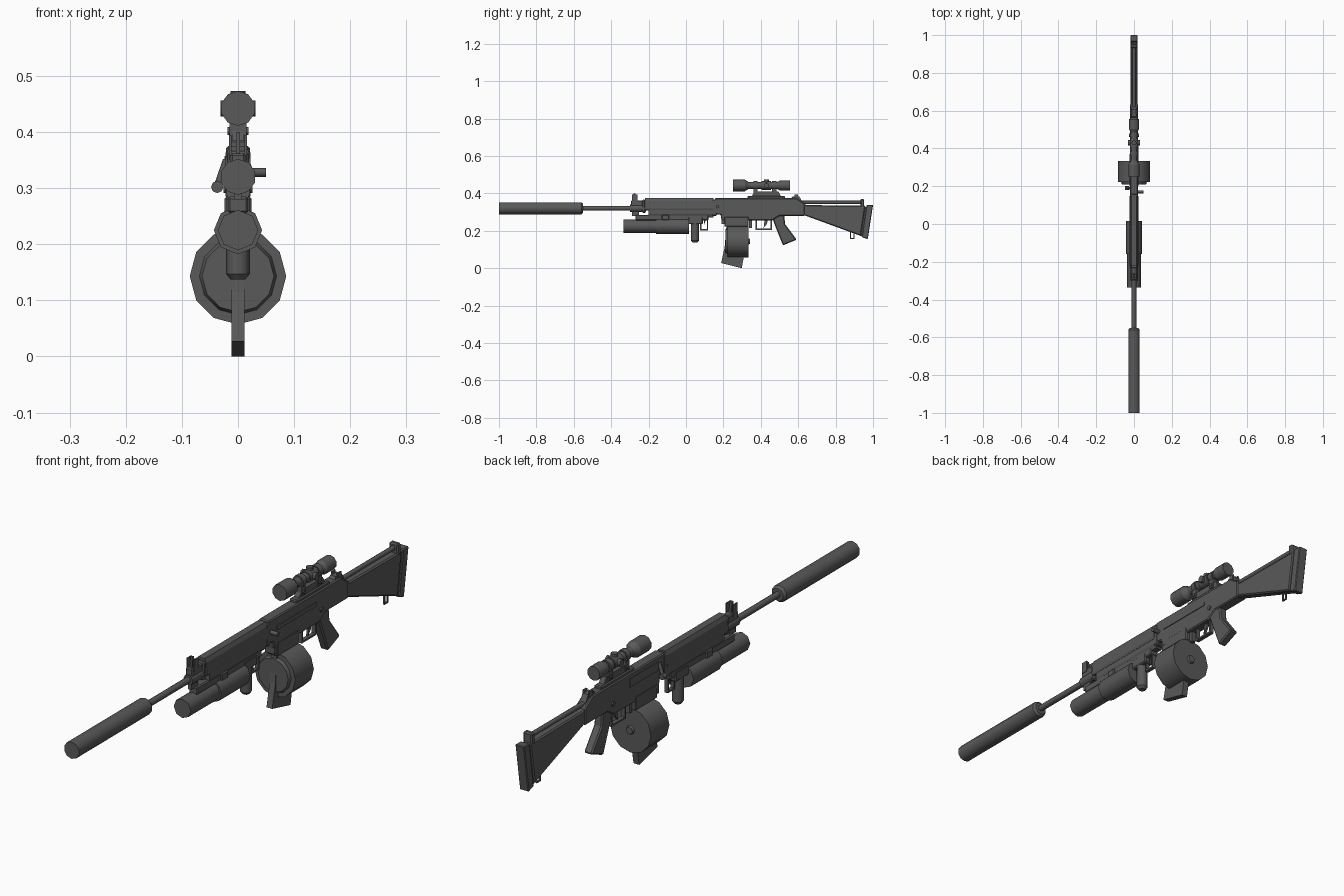
import bpy, bmesh, math
from mathutils import Matrix, Vector

cube = bpy.data.objects.get("Cube")
if cube:
    bpy.data.objects.remove(cube, do_unlink=True)

# Single gunmetal colour
metal = bpy.data.materials.new("dark_grey_metal")
metal.use_nodes = True
metal.diffuse_color = (0.1, 0.1, 0.1, 1)
metal.node_tree.nodes["Principled BSDF"].inputs["Base Color"].default_value = metal.diffuse_color

# Shared axis heights of the round parts, and the top line of the body
BORE = 0.32
LAUNCHER = 0.225
SIGHT = 0.442
DRUM = 0.143
TOP = 0.375
SIDES = (("left", 1), ("right", -1))


def finish(name, bm):
    bmesh.ops.recalc_face_normals(bm, faces=bm.faces)
    mesh = bpy.data.meshes.new(name)
    bm.to_mesh(mesh)
    bm.free()
    mesh.materials.append(metal)
    part = bpy.data.objects.new(name, mesh)
    bpy.context.scene.collection.objects.link(part)
    return part


def extrude(name, corners, travel, chamfer=0):
    """Sweep a flat outline along a vector, optionally chamfering its sharp edges."""
    bm = bmesh.new()
    face = bm.faces.new([bm.verts.new(corner) for corner in corners])
    swept = bmesh.ops.extrude_face_region(bm, geom=[face])["geom"]
    bmesh.ops.translate(bm, vec=travel, verts=[v for v in swept if isinstance(v, bmesh.types.BMVert)])
    part = finish(name, bm)
    if chamfer:
        bevel = part.modifiers.new("chamfer", 'BEVEL')
        bevel.width, bevel.segments = chamfer, 1
        bevel.limit_method, bevel.angle_limit = 'ANGLE', math.radians(50)


def slab(name, outline, width, side=0, chamfer=0):
    """Side outline of (y, z) points given a width across x."""
    extrude(name, [(side - width / 2, y, z) for y, z in outline], (width, 0, 0), chamfer)


def box(name, width, front, back, bottom, top, side=0, chamfer=0):
    outline = [(front, bottom), (back, bottom), (back, top), (front, top)]
    slab(name, outline, width, side, chamfer)


def section(name, half, front, back):
    """Mirrored (x, z) cross-section run from front to back."""
    ring = half + [(-x, z) for x, z in reversed(half)]
    extrude(name, [(x, front, z) for x, z in ring], (0, back - front, 0))


def rod(name, start, end, radius, end_radius=None, sides=8):
    """Round or tapered bar between two points."""
    start, end = Vector(start), Vector(end)
    span = end - start
    turn = Vector((0, 0, 1)).rotation_difference(span).to_matrix().to_4x4()
    bm = bmesh.new()
    bmesh.ops.create_cone(bm, cap_ends=True, segments=sides, radius1=radius,
                          radius2=end_radius or radius, depth=span.length,
                          matrix=Matrix.Translation((start + end) / 2) @ turn)
    part = finish(name, bm)
    bpy.ops.object.select_all(action='DESELECT')
    part.select_set(True)
    bpy.context.view_layer.objects.active = part
    bpy.ops.object.shade_smooth_by_angle(angle=math.radians(50))


def tube(name, front, back, height, radius, back_radius=None, sides=8):
    rod(name, (0, front, height), (0, back, height), radius, back_radius, sides)


def cross_pin(name, reach, y, z, radius):
    rod(name, (-reach, y, z), (reach, y, z), radius)


def guard(name, front, back, bottom, top, width, bar):
    """Open trigger guard made from two uprights and a bottom strap."""
    box(name + "_strap", width, front, back, bottom, bottom + bar)
    box(name + "_front", width, front, front + bar, bottom, top)
    box(name + "_back", width, back - bar, back, bottom, top)


# Barrel and suppressor
tube("suppressor", front=-1, back=-0.56, height=BORE, radius=0.032, sides=10)
tube("suppressor_collar", front=-0.56, back=-0.55, height=BORE, radius=0.032, back_radius=0.024, sides=10)
tube("barrel", front=-0.56, back=-0.2, height=BORE, radius=0.012)

# Front sight block
tube("gas_block", front=-0.3, back=-0.22, height=BORE, radius=0.02)
box("gas_block_top", width=0.028, front=-0.295, back=-0.21, bottom=BORE, top=0.362, chamfer=0.004)
slab("front_sight_post", [(-0.285, 0.35), (-0.26, 0.35), (-0.27, 0.4), (-0.28, 0.4)], width=0.008)
for label, sign in SIDES:
    box("front_sight_ear_" + label, width=0.004, front=-0.288, back=-0.26, bottom=0.35, top=0.395,
        side=sign * 0.014)
box("bayonet_lug", width=0.014, front=-0.29, back=-0.25, bottom=0.28, top=BORE)

# Handguard with sloping upper sides
section("upper_handguard", [(0.014, TOP), (0.021, 0.36), (0.025, BORE), (0.022, 0.31)], front=-0.22, back=0.147)
section("lower_handguard", [(0.021, BORE), (0.021, 0.29), (0.013, 0.272)], front=-0.2, back=0.147)
box("handguard_cap", width=0.038, front=-0.235, back=-0.215, bottom=0.295, top=0.366, chamfer=0.006)
box("handguard_band", width=0.044, front=0.14, back=0.165, bottom=0.28, top=0.368, chamfer=0.005)

# Receiver and magazine well
slab("receiver", [(0.155, TOP), (0.59, TOP), (0.635, 0.345), (0.635, 0.28), (0.5, 0.28), (0.46, 0.255),
                  (0.19, 0.255), (0.185, 0.285), (0.155, 0.29)], width=0.042, chamfer=0.004)
box("magazine_well_front", width=0.04, front=0.19, back=0.22, bottom=0.235, top=0.28)
box("magazine_well", width=0.046, front=0.205, back=0.335, bottom=0.222, top=0.275, chamfer=0.003)
box("ejection_cover", width=0.006, front=0.2, back=0.37, bottom=0.325, top=0.357, side=-0.021)
box("side_rail", width=0.006, front=0.2, back=0.44, bottom=0.325, top=0.34, side=0.021)
cross_pin("selector", reach=0.026, y=0.47, z=0.3, radius=0.009)
rod("charging_handle", (0, 0.17, 0.328), (0.05, 0.17, 0.328), radius=0.008)
rod("bolt_arm", (-0.02, 0.19, 0.35), (-0.036, 0.19, 0.304), radius=0.007)
rod("bolt_knob", (-0.037, 0.18, 0.302), (-0.037, 0.2, 0.302), radius=0.011)

# Rear sight
slab("rear_sight_base", [(0.56, 0.37), (0.57, 0.384), (0.605, 0.384), (0.625, 0.35)], width=0.024)
for label, sign in SIDES:
    box("rear_sight_ear_" + label, width=0.006, front=0.58, back=0.6, bottom=0.37, top=0.394, side=sign * 0.012)

# Stock, upper tube and butt
slab("stock", [(0.6, 0.35), (0.65, 0.337), (0.96, 0.334), (0.935, 0.172), (0.64, 0.28), (0.6, 0.285)],
     width=0.036, chamfer=0.005)
slab("butt_spacer", [(0.95, 0.328), (0.98, 0.328), (0.954, 0.165), (0.925, 0.175)], width=0.028)
slab("butt_plate", [(0.966, 0.338), (1, 0.338), (0.972, 0.155), (0.94, 0.166)], width=0.038, chamfer=0.003)
tube("stock_tube", front=0.6, back=0.945, height=0.352, radius=0.009)
box("tube_lug", width=0.038, front=0.932, back=0.953, bottom=0.325, top=0.37, chamfer=0.005)
guard("sling_loop", front=0.876, back=0.9, bottom=0.157, top=0.2, width=0.006, bar=0.005)

# Grip, trigger and guard
slab("pistol_grip", [(0.455, 0.285), (0.525, 0.285), (0.53, 0.235), (0.592, 0.152), (0.518, 0.122), (0.483, 0.21)],
     width=0.034, chamfer=0.005)
slab("trigger", [(0.42, 0.26), (0.438, 0.26), (0.432, 0.235), (0.415, 0.215)], width=0.008)
guard("trigger_guard", front=0.372, back=0.46, bottom=0.204, top=0.26, width=0.016, bar=0.007)
box("magazine_catch", width=0.016, front=0.337, back=0.352, bottom=0.215, top=0.26)

# Drum with tapered front boss, and the angled magazine passing through it
tube("drum", front=0.222, back=0.333, height=DRUM, radius=0.086, sides=12)
tube("drum_front_boss", front=0.21, back=0.225, height=DRUM, radius=0.064, back_radius=0.07, sides=12)
tube("drum_hub", front=0.33, back=0.341, height=DRUM, radius=0.018, back_radius=0.014)
slab("magazine", [(0.218, 0.25), (0.32, 0.25), (0.32, 0.12), (0.298, 0), (0.188, 0.027), (0.207, 0.115)],
     width=0.024)

# Underslung launcher
tube("launcher_barrel", front=-0.335, back=-0.15, height=LAUNCHER, radius=0.036)
tube("launcher_body", front=-0.16, back=0.015, height=LAUNCHER, radius=0.043)
box("launcher_mount", width=0.036, front=-0.27, back=0.12, bottom=0.255, top=0.285, chamfer=0.004)
box("launcher_clamp", width=0.048, front=-0.13, back=-0.09, bottom=0.255, top=0.285, chamfer=0.004)
box("launcher_rear", width=0.04, front=0.01, back=0.09, bottom=0.235, top=0.275, chamfer=0.005)
rod("launcher_grip", (0, 0.048, 0.147), (0, 0.048, 0.25), radius=0.021)
rod("launcher_grip_tip", (0, 0.048, 0.137), (0, 0.048, 0.147), radius=0.013, end_radius=0.021)
guard("launcher_guard", front=0.075, back=0.118, bottom=0.202, top=0.26, width=0.014, bar=0.007)
slab("launcher_trigger", [(0.097, 0.26), (0.106, 0.26), (0.095, 0.225)], width=0.008)

# Scope on its rail
tube("scope_front_bell", front=0.25, back=0.315, height=SIGHT, radius=0.031, sides=10)
tube("scope_front_taper", front=0.315, back=0.335, height=SIGHT, radius=0.031, back_radius=0.018, sides=10)
tube("scope_tube", front=0.33, back=0.49, height=SIGHT, radius=0.018, sides=10)
tube("scope_rear_taper", front=0.485, back=0.502, height=SIGHT, radius=0.018, back_radius=0.027, sides=10)
tube("scope_rear_bell", front=0.502, back=0.555, height=SIGHT, radius=0.027, sides=10)
tube("scope_turret_ring", front=0.405, back=0.455, height=SIGHT, radius=0.023, sides=10)
cross_pin("scope_side_turrets", reach=0.031, y=0.43, z=SIGHT, radius=0.014)
rod("scope_top_turret", (0, 0.43, SIGHT), (0, 0.43, 0.473), radius=0.013)
box("scope_rail", width=0.032, front=0.33, back=0.53, bottom=0.37, top=0.386, chamfer=0.004)
slab("scope_base", [(0.35, 0.38), (0.51, 0.38), (0.495, 0.41), (0.365, 0.41)], width=0.022)
for label, middle in (("front", 0.372), ("rear", 0.472)):
    front, back = middle - 0.011, middle + 0.011
    tube("scope_ring_" + label, front, back, height=SIGHT, radius=0.023, sides=10)
    box("scope_ring_foot_" + label, width=0.03, front=front, back=back, bottom=0.39, top=0.428)
    cross_pin("scope_ring_screw_" + label, reach=0.019, y=middle, z=0.402, radius=0.007)
